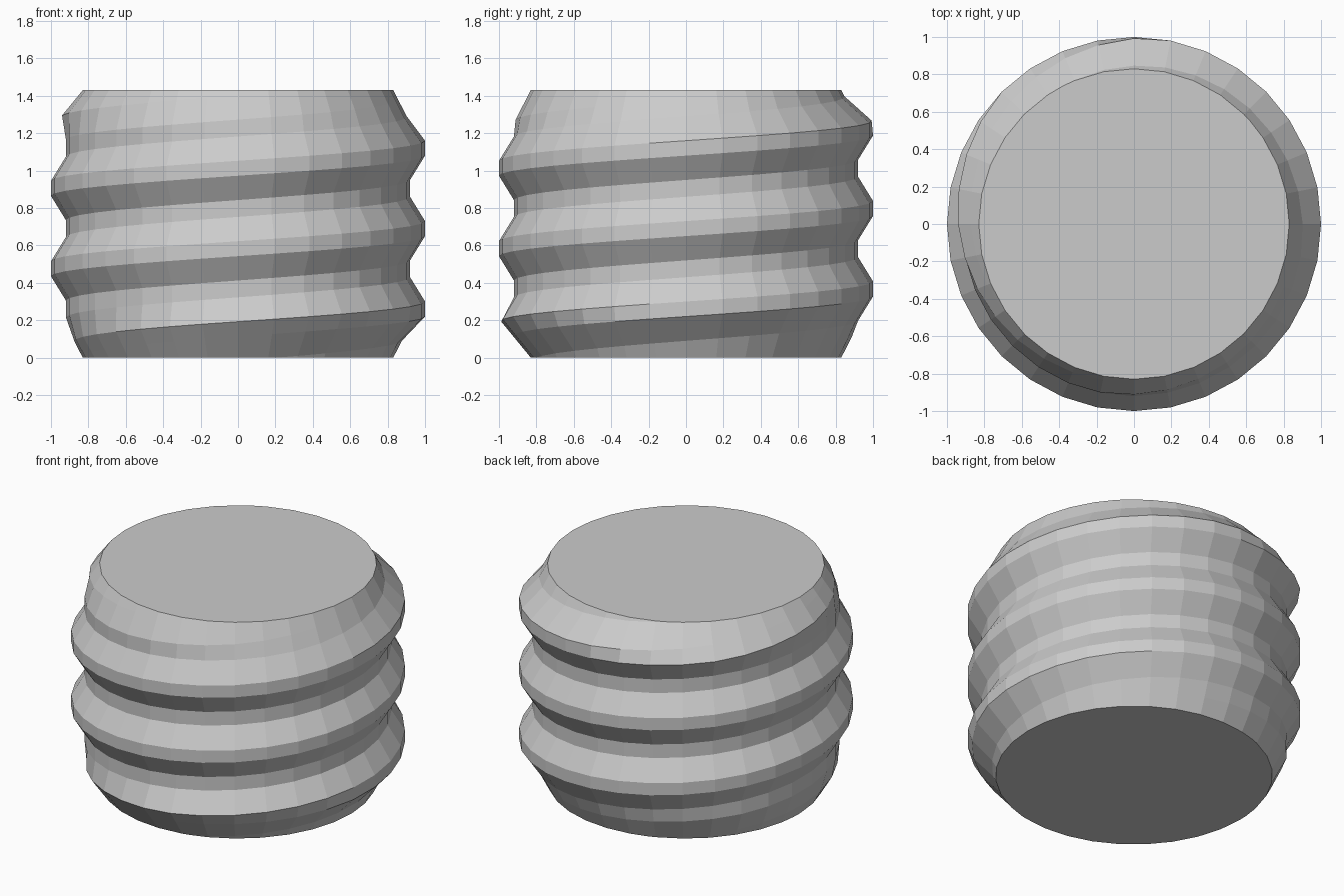
import bpy, bmesh, math

if "Cube" in bpy.data.objects:
    bpy.data.objects.remove(bpy.data.objects["Cube"])

SEG = 32          # sides per turn
PITCH = 0.43      # thread rise per turn
H = 1.43          # total height
CREST_Z = 0.26    # crest height at +x on the first turn
R_CREST, R_ROOT, R_END = 1.0, 0.92, 0.83
SLOPE = 0.515     # end chamfer: radius gained per unit height

# Thread cross-section: (height offset from crest centre, radius)
ROWS = [(-0.04, R_CREST), (0.04, R_CREST), (0.17, R_ROOT), (0.26, R_ROOT)]


def ramp(x, a, b, va, vb):
    t = max(0.0, min(1.0, (x - a) / (b - a)))
    return va + (vb - va) * t


def radius(z, base, deg):
    """Thread radius limited by the end chamfers; crests run out gradually."""
    low = top = SLOPE
    if base == R_CREST:
        low = ramp(deg, -180, -90, SLOPE, 0.82)
        if deg >= 0:
            low = 0.85
        top = 1.0 if deg <= 810 else (ramp(deg, 810, 900, 1.0, 0.82)
                                      if deg <= 900 else ramp(deg, 900, 960, 0.82, SLOPE))
    return min(base, R_END + low * z, R_END + top * (H - z))


bm = bmesh.new()

# Helical thread surface
START, END = -2 * SEG, 4 * SEG
grid = {}
for n in range(START, END + 1):
    a = 2 * math.pi * n / SEG
    for j, (dz, base) in enumerate(ROWS):
        z = CREST_Z + PITCH * n / SEG + dz
        r = radius(z, base, 360 * n / SEG)
        grid[n, j] = bm.verts.new((r * math.cos(a), r * math.sin(a), z))
for n in range(START, END):
    for j in range(4):
        m, k = (n, j + 1) if j < 3 else (n + SEG, 0)
        if m + 1 <= END:
            bm.faces.new((grid[n, j], grid[n + 1, j], grid[m + 1, k], grid[m, k]))

# Trim to flat ends and cap them
for z, up in ((0, -1), (H, 1)):
    bmesh.ops.bisect_plane(bm, geom=bm.verts[:] + bm.edges[:] + bm.faces[:],
                           plane_co=(0, 0, z), plane_no=(0, 0, up), clear_outer=True)
bmesh.ops.delete(bm, geom=[v for v in bm.verts if not v.link_faces], context='VERTS')
for z in (0, H):
    rim = [v for v in bm.verts if abs(v.co.z - z) < 1e-4]
    for v in rim:
        s = R_END / math.hypot(v.co.x, v.co.y)
        v.co = (v.co.x * s, v.co.y * s, z)
    rim.sort(key=lambda v: math.atan2(v.co.y, v.co.x))
    bm.faces.new(rim if z else rim[::-1])
bmesh.ops.remove_doubles(bm, verts=bm.verts[:], dist=0.0005)
bmesh.ops.recalc_face_normals(bm, faces=bm.faces[:])

mesh = bpy.data.meshes.new("threaded_plug")
bm.to_mesh(mesh)
bm.free()
plug = bpy.data.objects.new("threaded_plug", mesh)
bpy.context.collection.objects.link(plug)

# Plain grey
grey = bpy.data.materials.new("light grey")
grey.diffuse_color = (0.6, 0.6, 0.6, 1)
grey.use_nodes = True
grey.node_tree.nodes["Principled BSDF"].inputs["Base Color"].default_value = grey.diffuse_color
mesh.materials.append(grey)
